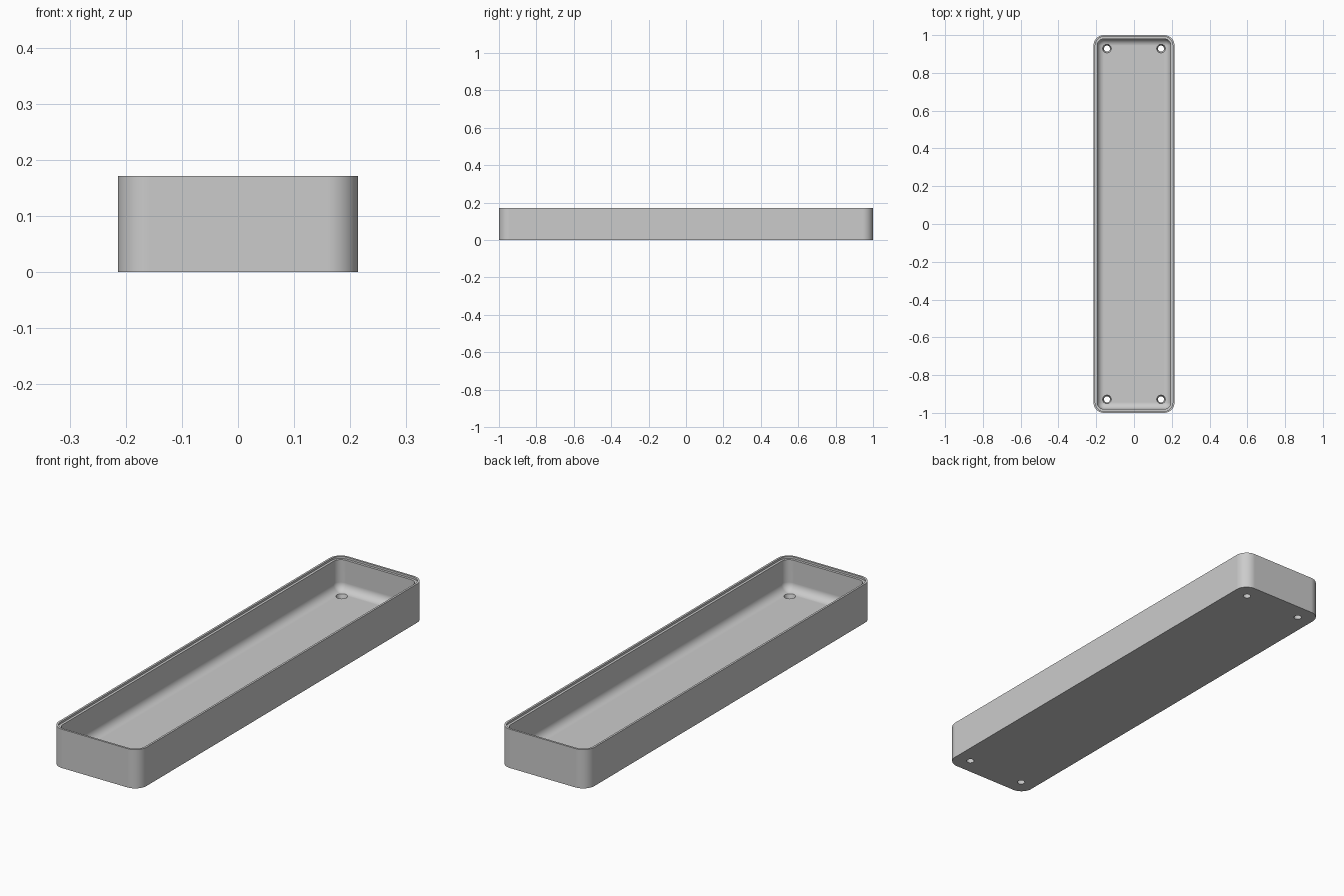
import bpy, bmesh, math

if "Cube" in bpy.data.objects:
    bpy.data.objects.remove(bpy.data.objects["Cube"])

HALF_X, HALF_Y, HEIGHT = 0.2143, 1.0, 0.1714
CORNER, WALL, FLOOR, FILLET = 0.055, 0.02, 0.027, 0.036
STEP = 0.009
ARC = 12

grey = bpy.data.materials.new("light grey")
grey.use_nodes = True
colour = (0.6, 0.6, 0.6, 1)
grey.diffuse_color = colour
grey.node_tree.nodes["Principled BSDF"].inputs["Base Color"].default_value = colour


def ring(bm, inset, z):
    """Rounded rectangle outline, inset from the outer wall."""
    r = max(CORNER - inset, 0.004)
    cx, cy = HALF_X - inset - r, HALF_Y - inset - r
    verts = []
    for k, (sx, sy) in enumerate([(1, 1), (-1, 1), (-1, -1), (1, -1)]):
        for i in range(ARC + 1):
            a = math.pi / 2 * (k + i / ARC)
            verts.append(bm.verts.new((sx * cx + r * math.cos(a), sy * cy + r * math.sin(a), z)))
    return verts


def finish(bm, name):
    bmesh.ops.recalc_face_normals(bm, faces=bm.faces)
    mesh = bpy.data.meshes.new(name)
    bm.to_mesh(mesh)
    bm.free()
    obj = bpy.data.objects.new(name, mesh)
    bpy.context.collection.objects.link(obj)
    mesh.materials.append(grey)
    return obj


# Tray shell: outer wall, stepped rim, inner wall, filleted floor
profile = [(0, 0), (0, HEIGHT), (STEP, HEIGHT), (STEP, HEIGHT - STEP), (WALL, HEIGHT - STEP)]
for i in range(11):
    a = math.pi / 2 * i / 10
    profile.append((WALL + FILLET * (1 - math.cos(a)), FLOOR + FILLET * (1 - math.sin(a))))
bm = bmesh.new()
rings = [ring(bm, *p) for p in profile]
for low, high in zip(rings, rings[1:]):
    n = len(low)
    for i in range(n):
        j = (i + 1) % n
        bm.faces.new((low[i], low[j], high[j], high[i]))
bm.faces.new(rings[0])
bm.faces.new(rings[-1])
tray = finish(bm, "tray")

# Tapered screw holes, one near each corner
bm = bmesh.new()
hole_profile = [(0.016, -0.02), (0.016, 0.004), (0.023, FLOOR), (0.023, FLOOR + 0.03)]
for sx in (-1, 1):
    for sy in (-1, 1):
        loops = []
        for radius, z in hole_profile:
            circle = bmesh.ops.create_circle(bm, segments=32, radius=radius)["verts"]
            bmesh.ops.translate(bm, verts=circle, vec=(sx * 0.143, sy * 0.9286, z))
            loops.append(circle)
        for low, high in zip(loops, loops[1:]):
            for i in range(32):
                j = (i + 1) % 32
                bm.faces.new((low[i], low[j], high[j], high[i]))
        bm.faces.new(loops[0])
        bm.faces.new(loops[-1])
cutter = finish(bm, "screw_hole_cutter")
cutter.hide_render = True

cut = tray.modifiers.new("screw_holes", "BOOLEAN")
cut.object = cutter
cut.operation = "DIFFERENCE"
cut.solver = "EXACT"

bpy.ops.object.select_all(action="DESELECT")
tray.select_set(True)
bpy.context.view_layer.objects.active = tray
bpy.ops.object.modifier_apply(modifier=cut.name)
bpy.data.objects.remove(cutter)

# Smooth rounded corners and fillet, crisp rim and base edges
bpy.ops.object.shade_smooth_by_angle(angle=math.radians(35))
weighted = tray.modifiers.new("even_shading", "WEIGHTED_NORMAL")
weighted.keep_sharp = True
